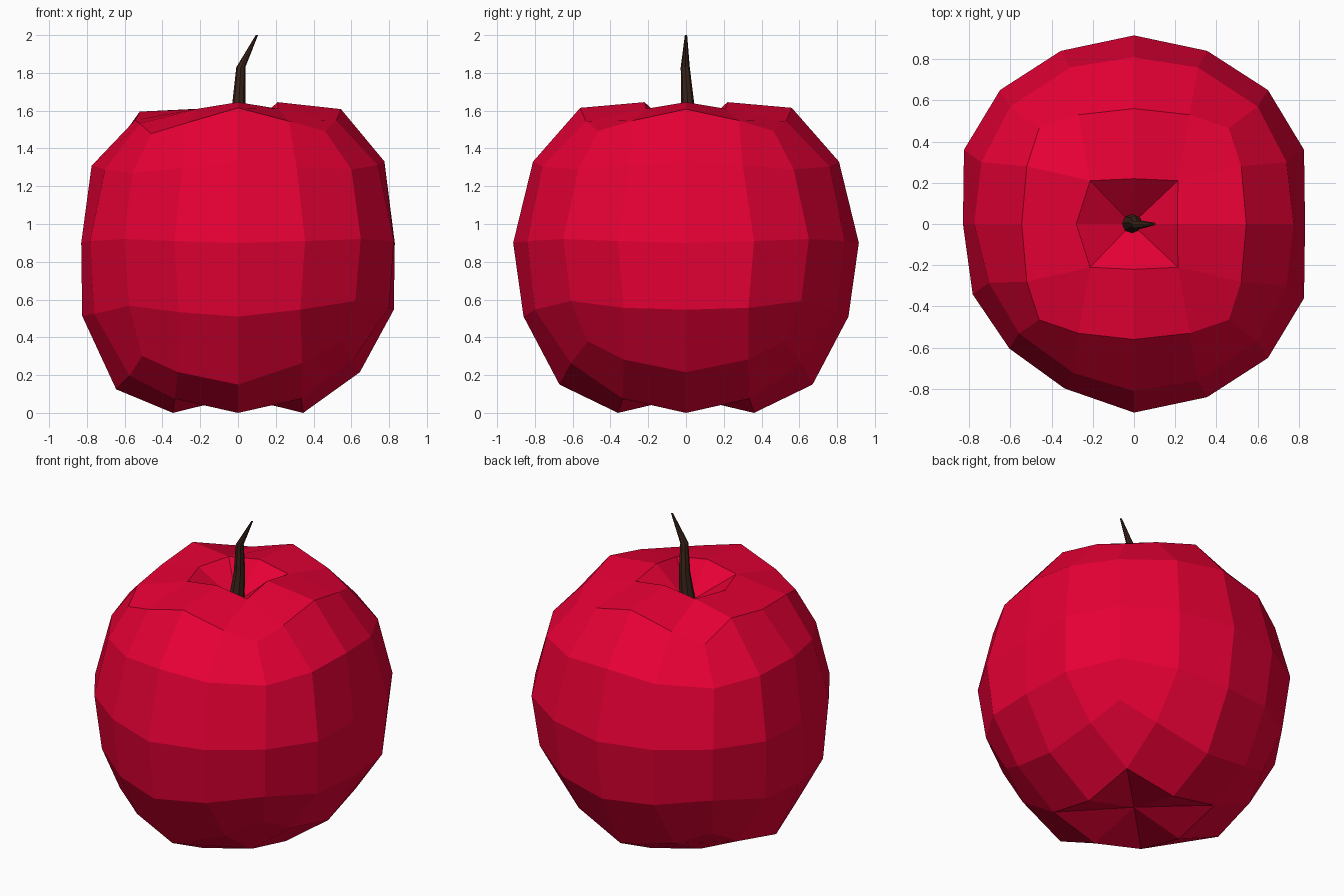
import bpy, bmesh, math
from mathutils import Vector

if "Cube" in bpy.data.objects:
    bpy.data.objects.remove(bpy.data.objects["Cube"])


def material(name, rgb):
    m = bpy.data.materials.new(name)
    m.diffuse_color = (*rgb, 1)
    m.use_nodes = True
    m.node_tree.nodes["Principled BSDF"].inputs["Base Color"].default_value = m.diffuse_color
    return m


def finish(bm, name, mat):
    bmesh.ops.recalc_face_normals(bm, faces=bm.faces)
    me = bpy.data.meshes.new(name)
    bm.to_mesh(me)
    bm.free()
    ob = bpy.data.objects.new(name, me)
    bpy.context.collection.objects.link(ob)
    me.materials.append(mat)
    return ob


def mirrored_ring(bm, quarter, tilt=0.0):
    """Mirror a quarter outline (from +x to +y) into a closed ring."""
    half = quarter + [(-x, y, z) for x, y, z in quarter[-2::-1]]
    full = half + [(x, -y, z) for x, y, z in half[-2:0:-1]]
    return [bm.verts.new((x, y, z + tilt * x)) for x, y, z in full]


def cap(bm, outer, inner, centre):
    """Close a 16 point ring with an 8 point ring and a central hollow."""
    c = bm.verts.new(centre)
    for k in range(4):
        o = [outer[(4 * k + i) % 16] for i in range(5)]
        n = [inner[(2 * k + i) % 8] for i in range(3)]
        bm.faces.new((o[0], o[1], n[1], n[0]))
        bm.faces.new((o[1], o[2], o[3], n[1]))
        bm.faces.new((o[3], o[4], n[2], n[1]))
        bm.faces.new((n[0], n[1], c))
        bm.faces.new((n[1], n[2], c))


# Fruit body: quarter outlines from bottom rim to top rim, plus tilt
bm = bmesh.new()
levels = [
    ([(.645, 0, .17), (.61, .33, .24), (.545, .52, .34), (.34, .61, .24), (0, .67, .15)], .07),
    ([(.825, 0, .53), (.80, .33, .54), (.62, .61, .58), (.33, .80, .54), (0, .86, .51)], .02),
    ([(.83, 0, .90), (.825, .36, .91), (.65, .65, .92), (.355, .84, .91), (0, .915, .90)], 0),
    ([(.775, 0, 1.32), (.74, .30, 1.30), (.60, .57, 1.28), (.31, .76, 1.30), (0, .81, 1.33)], .015),
    ([(.545, 0, 1.60), (.52, .28, 1.54), (.46, .465, 1.485), (.27, .53, 1.54), (0, .56, 1.615)], .015),
]
rings = [mirrored_ring(bm, q, t) for q, t in levels]
for a, b in zip(rings, rings[1:]):
    for i in range(16):
        j = (i + 1) % 16
        bm.faces.new((a[i], a[j], b[j], b[i]))

# Uneven growth: flatter front left shoulder, dented left top edge
for ring in rings[:4]:
    for v in ring[9:12]:
        w = 2 * v.co.x * v.co.y / (v.co.x ** 2 + v.co.y ** 2)
        v.co.x *= 1 - .07 * w
        v.co.y *= 1 - .07 * w
rings[4][7].co.z = 1.595
rings[4][8].co.z = 1.55

# Lobed underside and stem hollow
under = mirrored_ring(bm, [(.345, 0, .0), (.335, .335, .075), (0, .36, .0)])
cap(bm, rings[0], under, (0, 0, .085))
rim = mirrored_ring(bm, [(.21, 0, 1.645), (.213, .21, 1.61), (0, .22, 1.645)])
rim[4].co = (-.28, 0, 1.605)
cap(bm, rings[-1], rim, (-.01, 0, 1.45))
finish(bm, "fruit", material("red skin", (.8, 0, .035)))

# Bent tapering stem
bm = bmesh.new()
path = [(-.015, 0, 1.43, .05), (.005, .008, 1.65, .034),
        (.015, -.004, 1.83, .024), (.1, 0, 2.0, .006)]
sides = 8
rows = [[bm.verts.new(Vector((x, y, z)) + r * Vector((math.cos(t), math.sin(t), 0)))
         for t in (math.tau * k / sides for k in range(sides))] for x, y, z, r in path]
for a, b in zip(rows, rows[1:]):
    for i in range(sides):
        j = (i + 1) % sides
        bm.faces.new((a[i], a[j], b[j], b[i]))
bm.faces.new(rows[0])
bm.faces.new(rows[-1])
finish(bm, "stem", material("brown stem", (.045, .018, .01)))
